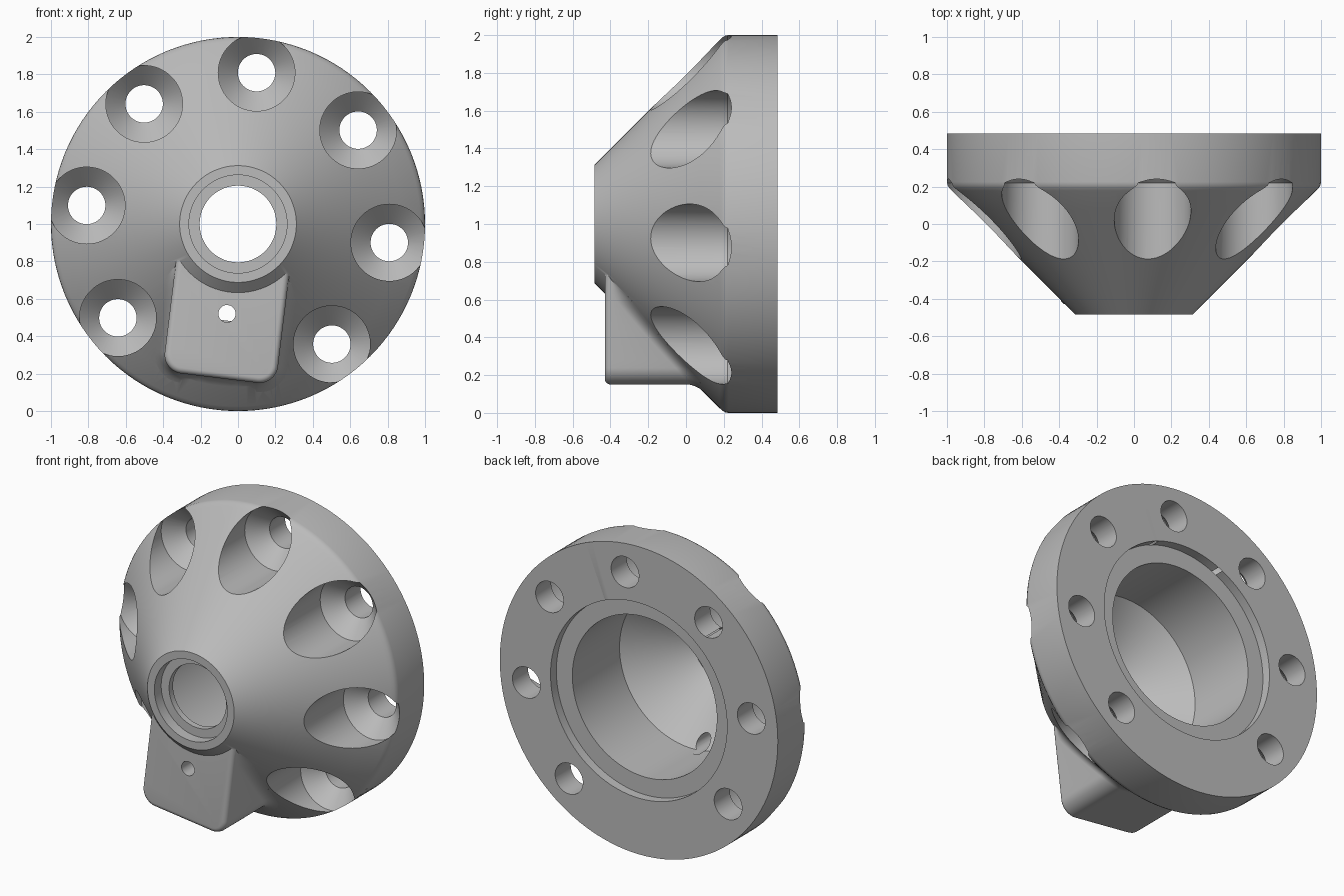
import bpy, bmesh, math
from mathutils import Vector

old = bpy.data.objects.get("Cube")
if old:
    bpy.data.objects.remove(old, do_unlink=True)

SEGMENTS = 128
BOSS_ANGLE = math.radians(-97)      # direction of the boss, seen from the front
CONE_SHIFT = 0.797                  # cone surface: y = radius - shift

metal = bpy.data.materials.new("grey metal")
metal.use_nodes = True
GREY = (0.5, 0.5, 0.5, 1)
metal.diffuse_color = GREY
metal.node_tree.nodes["Principled BSDF"].inputs["Base Color"].default_value = GREY


def finish(name, bm):
    bmesh.ops.recalc_face_normals(bm, faces=bm.faces)
    mesh = bpy.data.meshes.new(name)
    bm.to_mesh(mesh)
    bm.free()
    mesh.materials.append(metal)
    obj = bpy.data.objects.new(name, mesh)
    bpy.context.collection.objects.link(obj)
    return obj


def lathe(name, profile, x=0, z=1, segments=SEGMENTS):
    """Solid of revolution about a y-parallel axis; profile is (radius, y)."""
    bm = bmesh.new()
    verts = [bm.verts.new((x + r, y, z)) for r, y in profile]
    edges = [bm.edges.new(pair) for pair in zip(verts, verts[1:])]
    bmesh.ops.spin(bm, geom=verts + edges, cent=(x, 0, z), axis=(0, 1, 0),
                   angle=math.tau, steps=segments)
    bmesh.ops.remove_doubles(bm, verts=bm.verts, dist=1e-4)
    return finish(name, bm)


def combine(target, tool, operation):
    mod = target.modifiers.new(operation.lower(), 'BOOLEAN')
    mod.operation = operation
    mod.solver = 'EXACT'
    mod.object = tool
    bpy.context.view_layer.objects.active = target
    bpy.ops.object.modifier_apply(modifier=mod.name)
    bpy.data.objects.remove(tool, do_unlink=True)


def make_boss():
    """Rounded block on the cone, with a soft front edge and a flared foot."""
    half, top, bottom, corner, front, edge = 0.305, 0.2, 0.83, 0.1, -0.43, 0.03
    along = Vector((math.cos(BOSS_ANGLE), math.sin(BOSS_ANGLE)))
    side = Vector((-along.y, along.x))
    # Outline as (sideways, outward, normal)
    outline = []
    for i in range(13):
        outline.append((half, top + (bottom - corner - top) * i / 13, (1, 0)))
    for i in range(17):
        a = math.pi / 2 * i / 16
        outline.append((half - corner + corner * math.cos(a),
                        bottom - corner + corner * math.sin(a),
                        (math.cos(a), math.sin(a))))
    outline += [(-u, v, (-n[0], n[1])) for u, v, n in reversed(outline)]
    steps = [math.pi / 2 * i / 5 for i in range(6)]
    bm = bmesh.new()
    columns = []
    for u, v, n in outline:
        p = side * u + along * v
        normal = side * n[0] + along * n[1]
        column = [(p - normal * edge * (1 - math.sin(t)),
                   front + edge * (1 - math.cos(t))) for t in steps]
        room = math.hypot(*p) - CONE_SHIFT - front - edge
        flare = max(0.002, min(0.05, room * 0.8))
        for i, t in enumerate(steps):
            q = p + normal * flare * (1 - math.cos(t))
            y = q.length - CONE_SHIFT - flare * (1 - math.sin(t))
            column.append((q, max(y, front + edge + 0.002 * (i + 1))))
        column.append((p, max(column[-1][1], 0) + 0.08))
        columns.append([bm.verts.new((q.x, y, 1 + q.y)) for q, y in column])
    for a, b in zip(columns, columns[1:] + columns[:1]):
        for i in range(len(a) - 1):
            bm.faces.new((a[i], a[i + 1], b[i + 1], b[i]))
    bm.faces.new([c[0] for c in columns])
    end = [c[-1] for c in columns]
    for v in end:
        v.co.y = 0.12               # flat hidden end inside the body
    bm.faces.new(end)
    return finish("boss", bm)


# Conical body with a softened rim
cone = [(r, r - CONE_SHIFT) for r in (0.312, 0.45, 0.6, 0.75, 0.87, 0.975)]
body = lathe("conical_flange", [(0, -0.485)] + cone +
             [(0.989, 0.194), (0.997, 0.208), (1, 0.225), (1, 0.485), (0, 0.485)])
combine(body, make_boss(), 'UNION')

# Stepped central bore
combine(body, lathe("bore_cutter", [
    (0, -0.6), (0.262, -0.6), (0.262, -0.415), (0.205, -0.415), (0.205, -0.375),
    (0.52, -0.06), (0.52, 0.425), (0.635, 0.425), (0.635, 0.6), (0, 0.6)]),
    'DIFFERENCE')

# Seven countersunk bolt holes; the boss takes the eighth place
for k in range(1, 8):
    a = BOSS_ANGLE + k * math.tau / 8
    combine(body, lathe("bolt_cutter", [
        (0, -0.7), (0.205, -0.7), (0.205, 0.22), (0.1, 0.325), (0.1, 0.6), (0, 0.6)],
        0.815 * math.cos(a), 1 + 0.815 * math.sin(a), 64), 'DIFFERENCE')

# Small port through the boss into the bore
combine(body, lathe("port_cutter", [(0, -0.6), (0.046, -0.6), (0.046, 0), (0, 0)],
                    0.483 * math.cos(BOSS_ANGLE), 1 + 0.483 * math.sin(BOSS_ANGLE), 32),
        'DIFFERENCE')

bpy.ops.object.select_all(action='DESELECT')
body.select_set(True)
bpy.context.view_layer.objects.active = body
bpy.ops.object.shade_smooth_by_angle(angle=math.radians(28))
